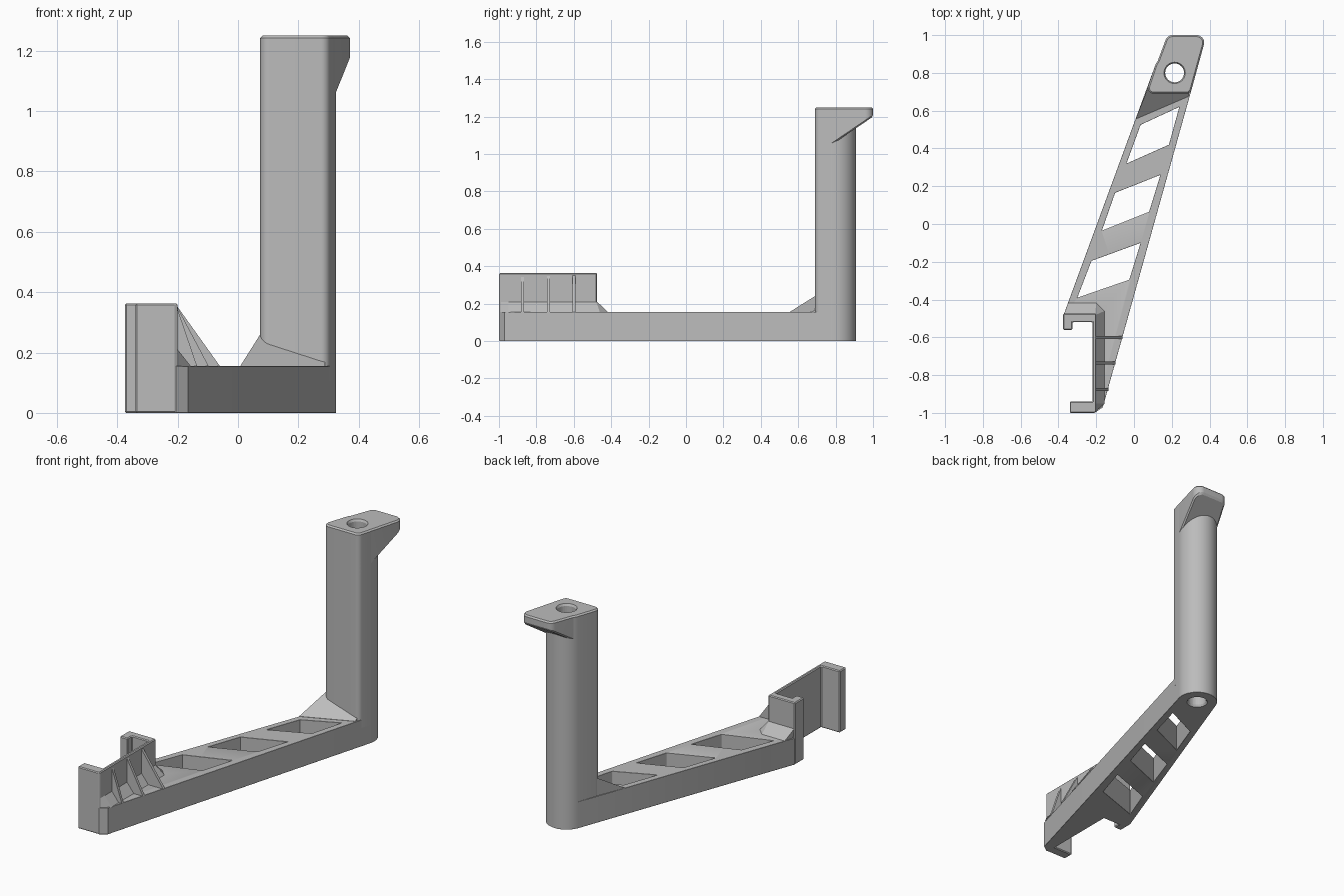
import bpy, bmesh, math
from mathutils import Vector

cube = bpy.data.objects.get("Cube")
if cube:
    bpy.data.objects.remove(cube, do_unlink=True)

grey = bpy.data.materials.new("light_grey")
grey.use_nodes = True
colour = (0.5, 0.5, 0.5, 1)
grey.diffuse_color = colour
grey.node_tree.nodes["Principled BSDF"].inputs["Base Color"].default_value = colour

ARM_TOP, CLAMP_TOP, POST_TOP = 0.155, 0.363, 1.25
CENTRE, RADIUS = Vector((0.215, 0.80)), 0.11


def right_edge(y):
    return -0.155 + 0.275 * (y + 0.96)


def left_edge(y):
    return -0.35 + 0.371 * (y + 0.42)


def loft(name, rings):
    """Solid skinned through rings of equal point count, bottom to top."""
    bm = bmesh.new()
    loops = [[bm.verts.new(p) for p in ring] for ring in rings]
    bm.faces.new(loops[0])
    bm.faces.new(loops[-1])
    for a, b in zip(loops, loops[1:]):
        for i in range(len(a)):
            j = (i + 1) % len(a)
            bm.faces.new((a[i], a[j], b[j], b[i]))
    bmesh.ops.recalc_face_normals(bm, faces=bm.faces)
    mesh = bpy.data.meshes.new(name)
    bm.to_mesh(mesh)
    bm.free()
    mesh.materials.append(grey)
    ob = bpy.data.objects.new(name, mesh)
    bpy.context.collection.objects.link(ob)
    return ob


def prism(name, outline, z0, z1):
    return loft(name, [[(x, y, z) for x, y in outline] for z in (z0, z1)])


def rounded(corner, before, after, r, steps=8):
    """Points of a fillet of radius r at a corner."""
    c = Vector(corner)
    a, b = (Vector(before) - c).normalized(), (Vector(after) - c).normalized()
    half = a.angle(b) / 2
    mid = c + (a + b).normalized() * (r / math.sin(half))
    p, q = c + a * (r / math.tan(half)) - mid, c + b * (r / math.tan(half)) - mid
    return [tuple(mid + p.lerp(q, i / steps).normalized() * r) for i in range(steps + 1)]


def round_end(steps=28):
    """Back end shared by the arm and the post, right to left."""
    angles = [math.radians(-15.4 + 175 * i / steps) for i in range(steps + 1)]
    return [(CENTRE.x + RADIUS * math.cos(t), CENTRE.y + RADIUS * math.sin(t)) for t in angles]


def chamfer(ob, width):
    mod = ob.modifiers.new("chamfer", "BEVEL")
    mod.width, mod.segments = width, 1
    mod.limit_method, mod.angle_limit = "ANGLE", math.radians(50)


def cut(ob, cutter):
    mod = ob.modifiers.new("cut", "BOOLEAN")
    mod.operation, mod.solver, mod.object = "DIFFERENCE", "EXACT", cutter


def helper(ob):
    ob.hide_render = True
    ob.hide_set(True)
    return ob


# Bore running the full height of the post, flared at both ends
bore_rings = []
for r, z in ((0.062, -0.01), (0.05, 0.012), (0.05, 1.238), (0.062, 1.26)):
    bore_rings.append([(CENTRE.x + r * math.cos(t * math.pi / 16),
                        CENTRE.y + r * math.sin(t * math.pi / 16), z) for t in range(32)])
bore = helper(loft("bore_cutter", bore_rings))

# Tapered arm with three slanted windows
arm_outline = [(-0.212, -0.998), (-0.205, -0.998), (-0.165, -0.97)] + round_end()
arm_outline += [(left_edge(-0.475), -0.475), (-0.37, -0.50), (-0.212, -0.50)]
arm = prism("arm", arm_outline, 0, ARM_TOP)
windows = (
    ((0.24, 0.62), (0.035, 0.525), (-0.04, 0.32), (0.185, 0.42)),
    ((0.14, 0.26), (-0.10, 0.165), (-0.17, -0.035), (0.08, 0.065)),
    ((0.035, -0.10), (-0.225, -0.195), (-0.30, -0.39), (-0.025, -0.295)),
)
for outline in windows:
    cut(arm, helper(prism("window_cutter", outline, -0.1, 0.3)))
chamfer(arm, 0.007)
cut(arm, bore)

# Upright post
front_left, front_right = (left_edge(0.69), 0.69), (right_edge(0.69), 0.69)
end = round_end()
post_front = rounded(front_left, end[-1], front_right, 0.03)
post_front += rounded(front_right, front_left, end[0], 0.03)
post = prism("post", post_front + end, 0.1, POST_TOP)
chamfer(post, 0.008)
cut(post, bore)

# Overhanging head with a sloped underside
back_right, back_left = (right_edge(1.0), 1.0), (left_edge(1.0), 1.0)
head_outline = post_front + rounded(back_right, front_right, back_left, 0.04)
head_outline += rounded(back_left, back_right, front_left, 0.04)
head = loft("post_head", [
    [(x, y, 1.2 - 0.68 * (1 - y)) for x, y in head_outline],
    [(x, y, POST_TOP) for x, y in head_outline]])
chamfer(head, 0.008)
cut(head, bore)

# Sloped gusset where the post meets the arm
foot_a, foot_b = Vector((0.008, 0.555)), Vector((0.288, 0.675))
normal = Vector((foot_a.y - foot_b.y, foot_b.x - foot_a.x)).normalized()
gusset_outline = [foot_a, foot_b, Vector((0.288, 0.73)), Vector((0.085, 0.75))]
gusset = loft("post_gusset", [
    [(p.x, p.y, ARM_TOP - 0.02) for p in gusset_outline],
    [(p.x, p.y, ARM_TOP + 0.001 + 0.82 * max(0, (p - foot_a).dot(normal)))
     for p in gusset_outline]])

# C-shaped clamp with a hook at each end
clamp = prism("clamp", [
    (-0.34, -1), (-0.205, -1), (-0.2, -0.99), (-0.2, -0.475), (-0.375, -0.475),
    (-0.375, -0.56), (-0.325, -0.56), (-0.325, -0.52), (-0.22, -0.52),
    (-0.22, -0.94), (-0.34, -0.94)], 0, CLAMP_TOP)
chamfer(clamp, 0.005)

# Sloped skirt around the foot of the clamp
inner = [(-0.2, -0.99), (-0.21, -0.99), (-0.21, -0.5), (-0.368, -0.5)]
skirt_low = [(-0.348, -0.415), (-0.2, -0.415), (-0.155, -0.46), (-0.155, -0.95)] + inner
skirt_high = [(-0.37, -0.475), (-0.205, -0.475), (-0.2, -0.48), (-0.2, -0.95)] + inner
skirt = loft("clamp_skirt", [
    [(x, y, ARM_TOP - 0.002) for x, y in skirt_low],
    [(x, y, 0.21) for x, y in skirt_high]])

# Triangular stiffening ribs
for y in (-0.875, -0.735, -0.6):
    triangle = [(-0.205, CLAMP_TOP - 0.005), (right_edge(y) - 0.004, ARM_TOP), (-0.205, ARM_TOP)]
    loft("clamp_rib", [[(x, y + side, z) for x, z in triangle] for side in (-0.008, 0.008)])

# Smooth the round parts, keeping edges sharp
bpy.ops.object.select_all(action="DESELECT")
for ob in (arm, post, head):
    ob.select_set(True)
bpy.context.view_layer.objects.active = post
bpy.ops.object.shade_smooth_by_angle(angle=math.radians(30))
